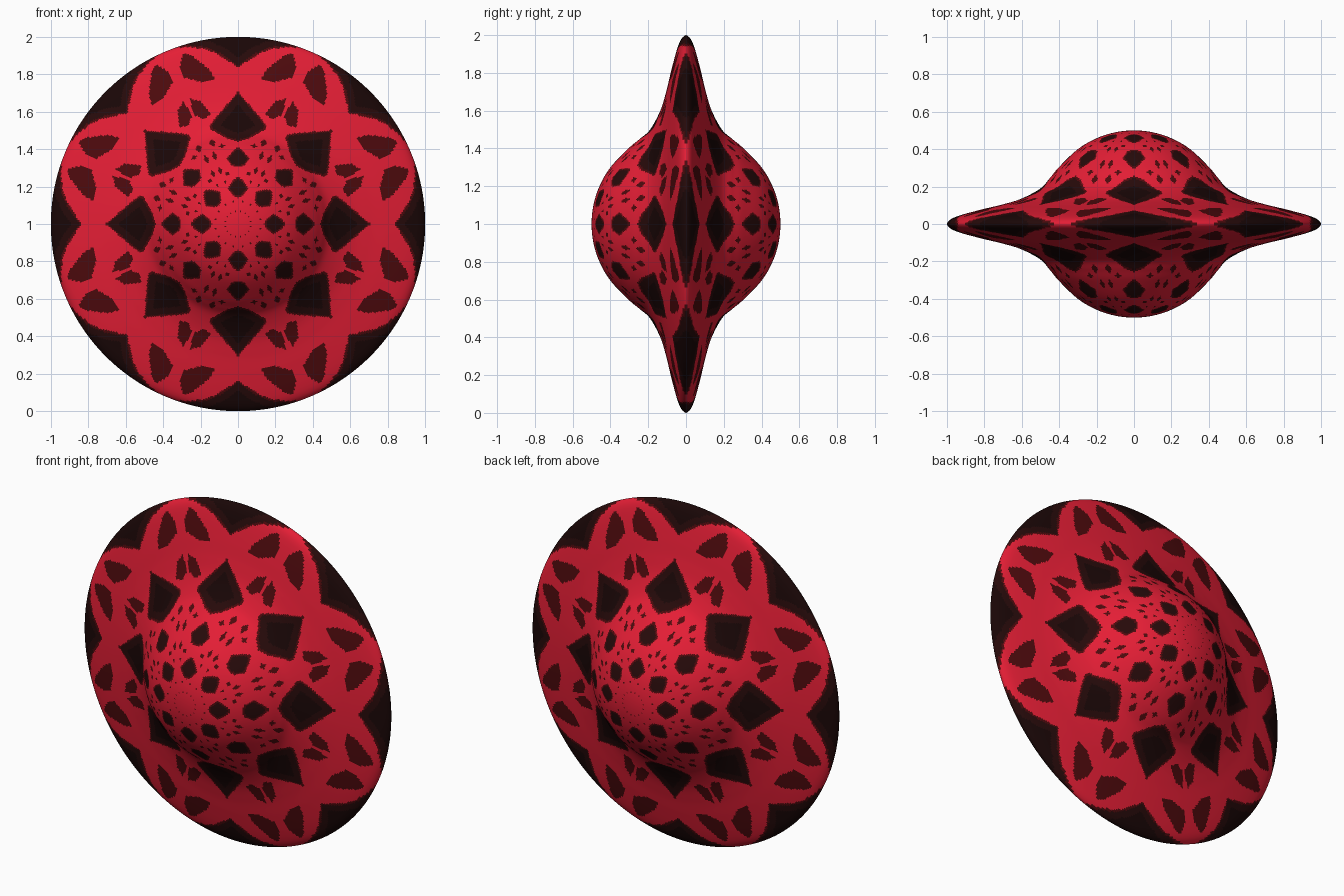
import bpy
import bmesh
import math
from mathutils import Vector

if "Cube" in bpy.data.objects:
    bpy.data.objects.remove(bpy.data.objects["Cube"])

N = 512  # columns around the y axis (multiple of 16)
HALF = N // 16

# --- flat colours
COLOURS = [("red", (0.78, 0.013, 0.036, 1)), ("maroon", (0.075, 0.003, 0.004, 1)),
           ("dark_brown", (0.02, 0.003, 0.003, 1)), ("near_black", (0.010, 0.002, 0.002, 1))]

# --- half profile (radius, half thickness): dome in the middle of a thin disc
PROFILE = [Vector(p) for p in [
    (-.1, .49), (0, .5), (.1, .49), (.2, .458), (.3, .40), (.4, .305), (.45, .245),
    (.5, .190), (.6, .136), (.7, .105), (.8, .081), (.9, .055), (.96, .035), (.988, .018),
    (1, 0), (.988, -.018)]]


def catmull(a, b, c, d, t):
    return 0.5 * (2 * b + (c - a) * t + (2 * a - 5 * b + 4 * c - d) * t * t
                  + (3 * b - a - 3 * c + d) * t ** 3)


rows = []
for i in range(1, len(PROFILE) - 2):
    a, b, c, d = PROFILE[i - 1:i + 3]
    n = max(2, round((c - b).length / 0.0095))
    rows += [catmull(a, b, c, d, k / n) for k in range(n)]
rows.append(Vector((1, 0)))


def pol(deg, r):
    return (r * math.sin(math.radians(deg)), r * math.cos(math.radians(deg)))


def diamond(deg, r, w, h):
    s, c = math.sin(math.radians(deg)), math.cos(math.radians(deg))
    x, y = r * s, r * c
    return [(x + h * s, y + h * c), (x + w * c, y - w * s),
            (x - h * s, y - h * c), (x - w * c, y + w * s)]


# --- pattern in one mirrored sixteenth: (across, outward) points
BIG = [
    # rim scallop
    [(0, .836), pol(3.5, .875), pol(7, .918), pol(11, .955), pol(15.5, .982), pol(19.5, .999),
     pol(20, 1.1), (0, 1.1)],
    # kite
    [(0, .71), (.15, .53), (.145, .505), (.055, .455), (0, .44)],
    # dome diamonds
    [(0, .41), (.03, .388), (.06, .35), (.035, .312), (0, .305)],
    [(0, .255), (.03, .23), (.055, .19), (.025, .152), (0, .14)],
]
SMALL = [
    # petal hole
    [(.115, .77), (.16, .83), (.235, .893), (.29, .915), (.31, .85), (.295, .785), (.2, .758)],
    # star hole
    [(.145, .585), (.2, .655), (.258, .672), (.236, .582), (.185, .562)],
    # little dome holes
    diamond(17.5, .455, .02, .022), diamond(19, .385, .014, .024), diamond(11.5, .425, .017, .013),
    diamond(18.5, .30, .013, .019), diamond(12, .275, .015, .012), diamond(17, .235, .008, .01),
    diamond(12, .125, .006, .007), diamond(11, .07, .004, .004),
]


def inside(x, y, poly):
    hit = False
    for (x1, y1), (x2, y2) in zip(poly, poly[1:] + poly[:1]):
        if (y1 > y) != (y2 > y) and x < (x2 - x1) * (y - y1) / (y2 - y1) + x1:
            hit = not hit
    return hit


def edge_distance(x, y, poly):
    best, p = 9, Vector((x, y))
    for a, b in zip(poly, poly[1:] + poly[:1]):
        a, b = Vector(a), Vector(b)
        if (a.x == 0 and b.x == 0) or a.length > 1.05 or b.length > 1.05:
            continue
        t = max(0, min(1, (p - a).dot(b - a) / (b - a).length_squared))
        best = min(best, (a + t * (b - a) - p).length)
    return best


def colour(x, y):
    for poly in BIG:
        if inside(x, y, poly):
            d = edge_distance(x, y, poly)
            return 1 if d < 0.009 else 2 if d < 0.045 else 3
    return 1 if any(inside(x, y, p) for p in SMALL) else 0


# colour table for one sixteenth
table = []
for j in range(len(rows) - 1):
    r = (rows[j].x + rows[j + 1].x) / 2
    table.append([colour(*pol((k + .5) * 360 / N, r)) for k in range(HALF)])

# --- full outline from front pole to back pole, revolved round y
M = len(rows) - 1
outline = [(p.x, -p.y) for p in rows[1:]] + [(p.x, p.y) for p in rows[M - 1:0:-1]]
verts = [(0, -.5, 1), (0, .5, 1)]
for r, y in outline:
    for k in range(N):
        t = 2 * math.pi * k / N
        verts.append((r * math.sin(t), y, 1 + r * math.cos(t)))

faces, mats = [], []
last = len(outline) - 1
for j in range(-1, last + 1):
    band = table[j + 1 if j + 1 < M else 2 * M - 2 - j]
    for k in range(N):
        k2 = (k + 1) % N
        a, b = 2 + j * N + k, 2 + j * N + k2
        if j == -1:
            faces.append((0, 2 + k2, 2 + k))
        elif j == last:
            faces.append((a, b, 1))
        else:
            faces.append((a, b, b + N, a + N))
        f = k % (2 * HALF)
        mats.append(band[f if f < HALF else 2 * HALF - 1 - f])

mesh = bpy.data.meshes.new("domed_disc")
mesh.from_pydata(verts, [], faces)
for name, rgba in COLOURS:
    m = bpy.data.materials.new(name)
    m.diffuse_color = rgba
    m.use_nodes = True
    m.node_tree.nodes["Principled BSDF"].inputs["Base Color"].default_value = m.diffuse_color
    mesh.materials.append(m)
mesh.polygons.foreach_set("material_index", mats)
mesh.polygons.foreach_set("use_smooth", [True] * len(faces))
mesh.update()
disc = bpy.data.objects.new("domed_disc", mesh)
bpy.context.collection.objects.link(disc)

# outward normals
bm = bmesh.new()
bm.from_mesh(mesh)
bmesh.ops.recalc_face_normals(bm, faces=bm.faces)
bm.to_mesh(mesh)
bm.free()
